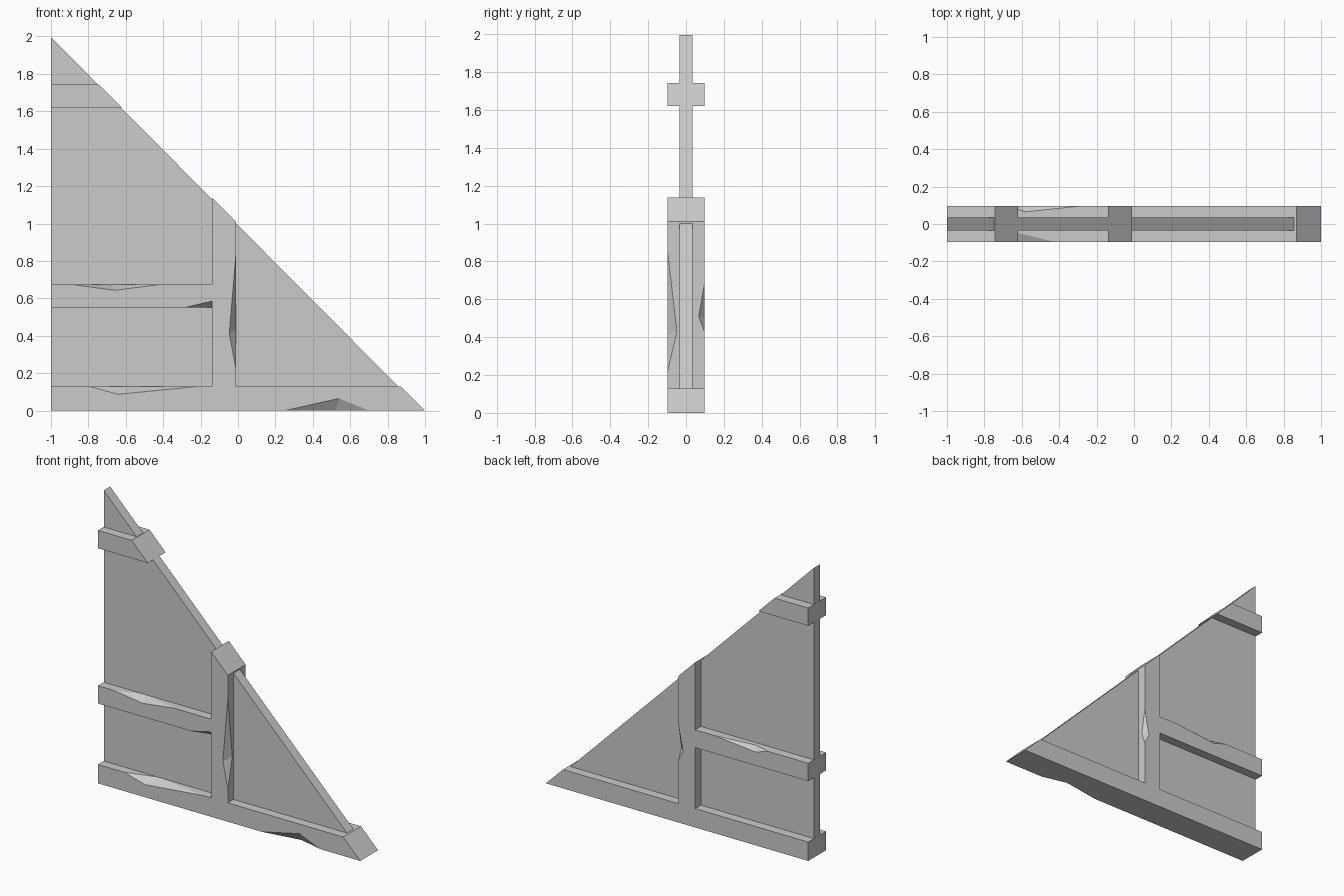
import bpy
import bmesh
from mathutils import Vector

cube = bpy.data.objects.get("Cube")
if cube:
    bpy.data.objects.remove(cube, do_unlink=True)

DEPTH = 0.097        # half depth of the beams
PANEL = 0.035        # half depth of the panel

# Single plain grey material
grey = bpy.data.materials.new("plain_grey")
grey.use_nodes = True
grey.diffuse_color = (0.6, 0.6, 0.6, 1)
grey.node_tree.nodes["Principled BSDF"].inputs["Base Color"].default_value = (0.6, 0.6, 0.6, 1)


def make_object(name, bm):
    bmesh.ops.recalc_face_normals(bm, faces=bm.faces)
    mesh = bpy.data.meshes.new(name)
    bm.to_mesh(mesh)
    bm.free()
    mesh.materials.append(grey)
    obj = bpy.data.objects.new(name, mesh)
    bpy.context.collection.objects.link(obj)
    return obj


def prism(name, outline, half):
    """Extrude an x-z outline symmetrically along y."""
    bm = bmesh.new()
    face = bm.faces.new([bm.verts.new((x, -half, z)) for x, z in outline])
    extruded = bmesh.ops.extrude_face_region(bm, geom=[face])["geom"]
    verts = [v for v in extruded if isinstance(v, bmesh.types.BMVert)]
    bmesh.ops.translate(bm, verts=verts, vec=(0, 2 * half, 0))
    return make_object(name, bm)


def chip(obj, start, end, face_point, side_point):
    """Knock a faceted splinter out of the edge running from start to end."""
    a, b, p, q = map(Vector, (start, end, face_point, side_point))
    middle = (a + b) / 2
    along = (b - a).normalized()
    inward = (p - middle) + (q - middle)
    inward -= along * inward.dot(along)
    outside = middle - inward.normalized() * 0.05
    bm = bmesh.new()
    for point in (a, b, p, q, outside):
        bm.verts.new(point)
    bmesh.ops.convex_hull(bm, input=bm.verts)
    cutter = make_object("chip_cutter", bm)
    cutter.hide_render = True
    mod = obj.modifiers.new("chip", "BOOLEAN")
    mod.operation = "DIFFERENCE"
    mod.solver = "EXACT"
    mod.object = cutter
    bpy.context.view_layer.update()
    evaluated = obj.evaluated_get(bpy.context.evaluated_depsgraph_get())
    result = bpy.data.meshes.new_from_object(evaluated)
    obj.modifiers.clear()
    obj.data = result
    bpy.data.objects.remove(cutter, do_unlink=True)


def rail(name, low, high, right=None):
    """Horizontal beam; its right end follows the slope unless given."""
    ends = (right, right) if right is not None else (1 - low, 1 - high)
    return prism(name, [(-1, low), (ends[0], low), (ends[1], high), (-1, high)], DEPTH)


# Triangular wall panel
prism("wall_panel", [(-0.999, 0.05), (0.935, 0.05), (-0.999, 1.995)], PANEL)

# Timber frame
bottom = rail("bottom_rail", 0, 0.13)
middle = rail("middle_rail", 0.55, 0.673, -0.138)
rail("top_rail", 1.62, 1.743)
post = prism("post", [(-0.138, 0.13), (-0.01, 0.13), (-0.01, 1.01), (-0.138, 1.138)], DEPTH)

F, B = -DEPTH, DEPTH
# Splinters in the bottom rail
chip(bottom, (0.25, F, 0), (0.70, F, 0), (0.54, F, 0.065), (0.52, -0.054, 0))
chip(bottom, (-0.80, F, 0.13), (-0.20, F, 0.13), (-0.64, F, 0.087), (-0.58, -0.033, 0.13))
# Splinters in the middle rail
chip(middle, (-0.88, F, 0.673), (-0.42, F, 0.673), (-0.66, F, 0.643), (-0.68, -0.033, 0.673))
chip(middle, (-0.29, F, 0.55), (0, F, 0.55), (-0.13, F, 0.587), (-0.13, -0.055, 0.55))
chip(middle, (-0.69, B, 0.673), (-0.28, B, 0.673), (-0.60, B, 0.643), (-0.58, 0.065, 0.673))
# Splinters in the post
chip(post, (-0.01, F, 0.22), (-0.01, F, 0.85), (-0.047, F, 0.41), (-0.01, -0.048, 0.43))
chip(post, (-0.01, B, 0.43), (-0.01, B, 0.68), (-0.045, B, 0.50), (-0.01, 0.067, 0.51))
